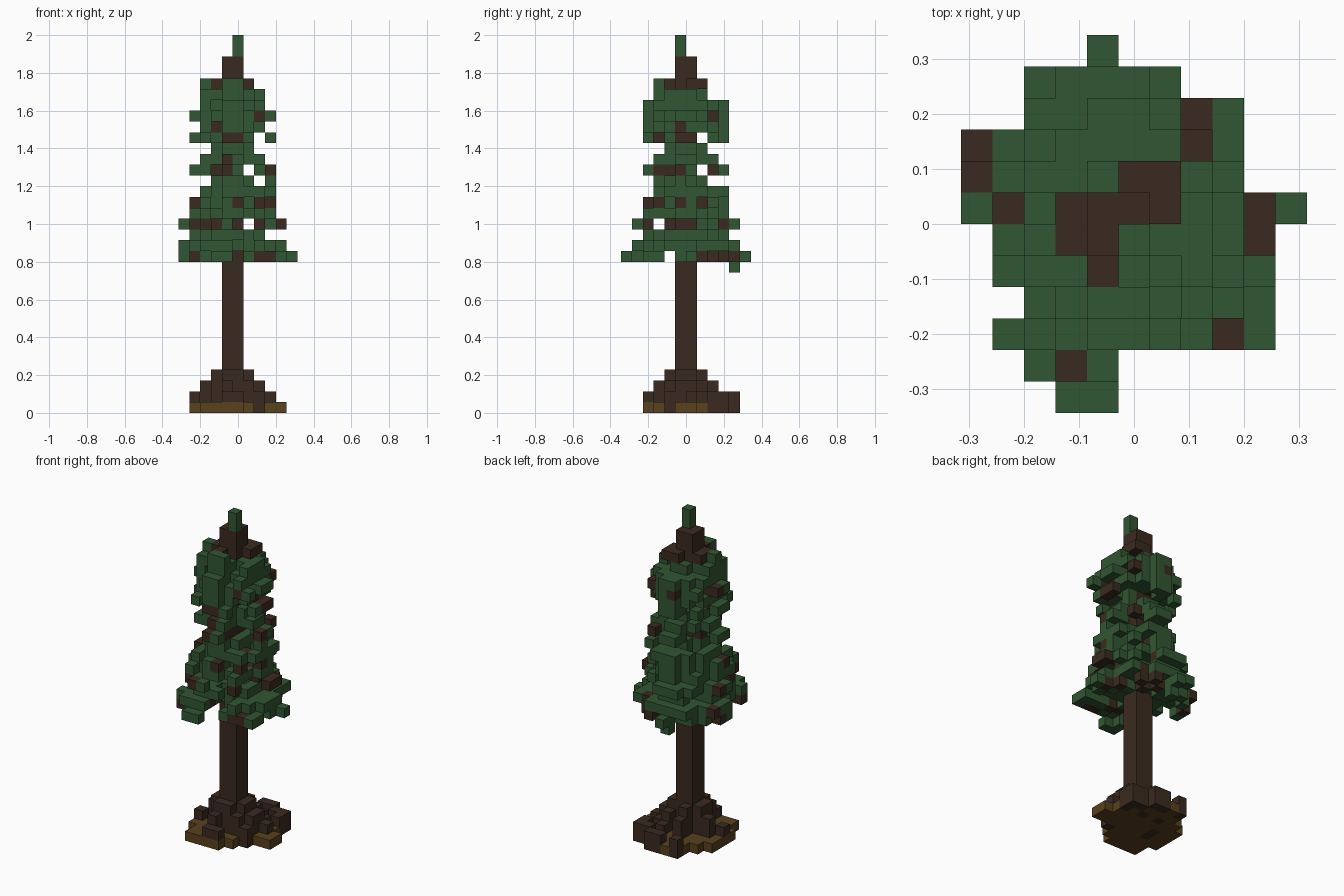
import bpy
import bmesh
import random
from mathutils import Vector

random.seed(11)
U = 2 / 35                                   # edge of one block
NX, NY = 11, 12                              # blocks across and deep
SIDES = [Vector(d) for d in ((1, 0, 0), (-1, 0, 0), (0, 1, 0),
                             (0, -1, 0), (0, 0, 1), (0, 0, -1))]

if "Cube" in bpy.data.objects:
    bpy.data.objects.remove(bpy.data.objects["Cube"])


def material(name, colour):
    mat = bpy.data.materials.new(name)
    mat.use_nodes = True
    rgba = (*colour, 1)
    mat.diffuse_color = rgba
    bsdf = mat.node_tree.nodes["Principled BSDF"]
    bsdf.inputs["Base Color"].default_value = rgba
    bsdf.inputs["Roughness"].default_value = 0.9
    return mat


def block_object(name, cells, solid, mat):
    """Build the outer faces of a set of blocks as one mesh."""
    bm = bmesh.new()
    for cell in sorted(cells):
        centre = Vector(cell) + Vector((0.5 - NX / 2, 0.5 - NY / 2, 0.5))
        for n in SIDES:
            if tuple(int(c + d) for c, d in zip(cell, n)) in solid:
                continue
            a = Vector((n.y, n.z, n.x))
            b = n.cross(a)
            corners = (-a - b, a - b, a + b, b - a)
            bm.faces.new([bm.verts.new((centre + (n + c) / 2) * U) for c in corners])
    bmesh.ops.remove_doubles(bm, verts=bm.verts, dist=U / 100)
    mesh = bpy.data.meshes.new(name)
    bm.to_mesh(mesh)
    bm.free()
    mesh.materials.append(mat)
    bpy.context.collection.objects.link(bpy.data.objects.new(name, mesh))


def outermost(cells, axis, sign):
    """Map each line of blocks along an axis to its outermost block."""
    found = {}
    for cell in sorted(cells, key=lambda c: sign * c[axis]):
        found[cell[:axis] + cell[axis + 1:]] = cell
    return found


# Crown outline seen from above: first and last block of each row
FOOTPRINT = [(3, 4), (2, 4), (1, 9), (2, 9), (1, 9), (1, 9),
             (0, 10), (0, 8), (0, 8), (2, 8), (2, 6), (4, 4)]

# Crown layers from the bottom up: x range, y range
LAYERS = [(0, 10, 0, 11), (0, 9, 1, 10), (1, 7, 2, 9), (0, 9, 1, 10),
          (1, 8, 2, 9), (1, 8, 2, 9), (2, 8, 3, 9), (3, 6, 3, 7),
          (1, 8, 2, 9), (2, 7, 3, 8), (3, 6, 4, 7), (1, 8, 2, 9),
          (2, 7, 2, 9), (1, 8, 2, 9), (2, 7, 2, 9), (2, 7, 3, 7)]
CROWN = 14
# Open layers of drooping tips: the empty column and row in each
GAPS = {14: (None, 4), 17: (6, 3), 22: (6, 7), 25: (7, 7)}


def inside(i, j):
    return 0 <= j < NY and FOOTPRINT[j][0] <= i <= FOOTPRINT[j][1]


def allowed(i, j, k):
    i0, i1, j0, j1 = LAYERS[k - CROWN]
    gap_i, gap_j = GAPS.get(k, (None, None))
    return i0 <= i <= i1 and j0 <= j <= j1 and inside(i, j) and i != gap_i and j != gap_j


# Trunk: two by two blocks, standing on the soil
trunk = {(i, j, k) for i in (4, 5) for j in (5, 6) for k in range(1, 33)}

# Soil slab, and root posts that step down away from the trunk
MAIN_ROOTS = {(2, 6), (1, 5), (7, 5), (8, 6), (4, 3), (5, 2), (4, 8), (3, 10),
              (5, 10), (6, 10), (7, 4), (7, 9), (8, 9), (8, 8)}
soil, roots = {(2, 2, 0)}, set()
for i in range(1, 10):
    for j in range(2, 11):
        d = max(4 - i, i - 5, 0) + max(5 - j, j - 6, 0)
        reach = 5 if i > 5 and j > 6 else 3 if i > 5 and j < 5 else 4
        main = (i, j) in MAIN_ROOTS
        if d > reach and not main or not inside(i, j):
            continue
        rooted = main or 0 < d < 4 and random.random() < (0.7 if d == 1 else 0.33)
        if rooted:
            roots |= {(i, j, k) for k in range(1, max(5 - d, 2))}
        if rooted and (j > 7 or i == 3 or (i, j) == (7, 4)):
            roots.add((i, j, 0))
        else:
            soil.add((i, j, 0))

leaves = set()
for k, (i0, i1, j0, j1) in enumerate(LAYERS, CROWN):
    rx, ry = (i1 - i0 + 1) / 2, (j1 - j0 + 1) / 2
    options, layer = [], set()
    for j in range(j0, j1 + 1):
        for i in range(i0, i1 + 1):
            r = (abs(i - (i0 + i1) / 2) / rx) ** 1.4 + (abs(j - (j0 + j1) / 2) / ry) ** 1.4
            if r > 1.08 or not allowed(i, j, k):
                continue
            options.append((i, j, k))
            extreme = i in (i0, i1) or j in (j0, j1)
            if k in GAPS:
                keep = extreme or r > 0.3 and random.random() < 0.4
            else:
                keep = extreme or r < 0.4 or random.random() < 0.72
            if keep:
                layer.add((i, j, k))
    # Every row and column of a layer holds at least one block
    for axis in (0, 1):
        for value in sorted({c[axis] for c in options} - {c[axis] for c in layer}):
            layer.add(random.choice([c for c in options if c[axis] == value]))
    leaves |= layer
leaves |= {(8, 5, 21), (4, 10, 13), (2, 5, 30), (4, 3, 30), (5, 3, 30)}
leaves.discard((9, 4, 17))

# Lowest boughs fill the rest of the outline
covered = {(i, j) for i, j, k in leaves}
for j, (first, last) in enumerate(FOOTPRINT):
    for i in range(first, last + 1):
        if (i, j) not in covered:
            leaves.add((i, j, 14 if j in (0, 2, 11) or i == 10 else 15))

# Bare wood around the neck below the tip
neck = {(i, j, 30) for i, j in ((3, 5), (3, 6), (4, 4), (5, 7), (6, 6), (6, 7))}
leaves |= neck

# Twigs showing on the front (columns) and on the left side (rows), by layer
FRONT_TWIGS = {14: (1, 5, 7, 8), 17: (1, 2, 5, 7), 19: (1, 5, 7, 8), 20: (7,),
               22: (3, 4, 8), 23: (4,), 25: (4, 5), 26: (3,), 27: (7,)}
SIDE_TWIGS = {14: (7, 8, 9, 10), 17: (2, 4), 19: (2, 5, 7),
              22: (3, 4, 8), 25: (3, 5, 6), 26: (5,)}
TOP_TWIGS = ((0, 7), (0, 8), (1, 6), (7, 8), (7, 9), (9, 5), (9, 6), (8, 2), (3, 1))

front, side = outermost(leaves, 1, -1), outermost(leaves, 0, 1)
front_twigs = {front[i, k] for k, row in FRONT_TWIGS.items() for i in row if (i, k) in front}
side_twigs = {side[j, k] for k, row in SIDE_TWIGS.items() for j in row if (j, k) in side}
twigs = front_twigs | side_twigs

# Needles cover the twigs where they should not show from another direction
covers = set()
for i, j, k in front_twigs:
    if j not in SIDE_TWIGS.get(k, ()) and i + 1 not in FRONT_TWIGS[k]:
        covers.add((i + 1, j, k))
for i, j, k in side_twigs:
    if i not in FRONT_TWIGS.get(k, ()) and j - 1 not in SIDE_TWIGS[k]:
        covers.add((i, j - 1, k))
for i, j, k in twigs:
    if (i, j) not in TOP_TWIGS:
        covers.add((i, j, k + 1))
leaves |= {c for c in covers if allowed(*c)}

front, side = outermost(leaves, 1, -1), outermost(leaves, 0, 1)
top = outermost(leaves, 2, 1)
twigs |= neck | {top[place] for place in TOP_TWIGS}

# A few more twigs deep in the crown and at the back
shown = set(front.values()) | set(side.values()) | set(top.values())
for cell in sorted(leaves - shown):
    if random.random() < (0.25 if cell[2] in GAPS else 0.08):
        twigs.add(cell)

# Tip
leaves |= {(5, 5, 33), (5, 5, 34)}

leaves -= twigs | trunk
twigs -= trunk
solid = trunk | soil | roots | leaves | twigs

bark = material("bark brown", (0.042, 0.023, 0.014))
green = material("needle green", (0.031, 0.092, 0.032))
earth = material("earth brown", (0.1, 0.053, 0.012))

block_object("trunk", trunk, solid, bark)
block_object("roots", roots, solid, bark)
block_object("soil", soil, solid, earth)
block_object("needles", leaves, solid, green)
block_object("twigs", twigs, solid, bark)
